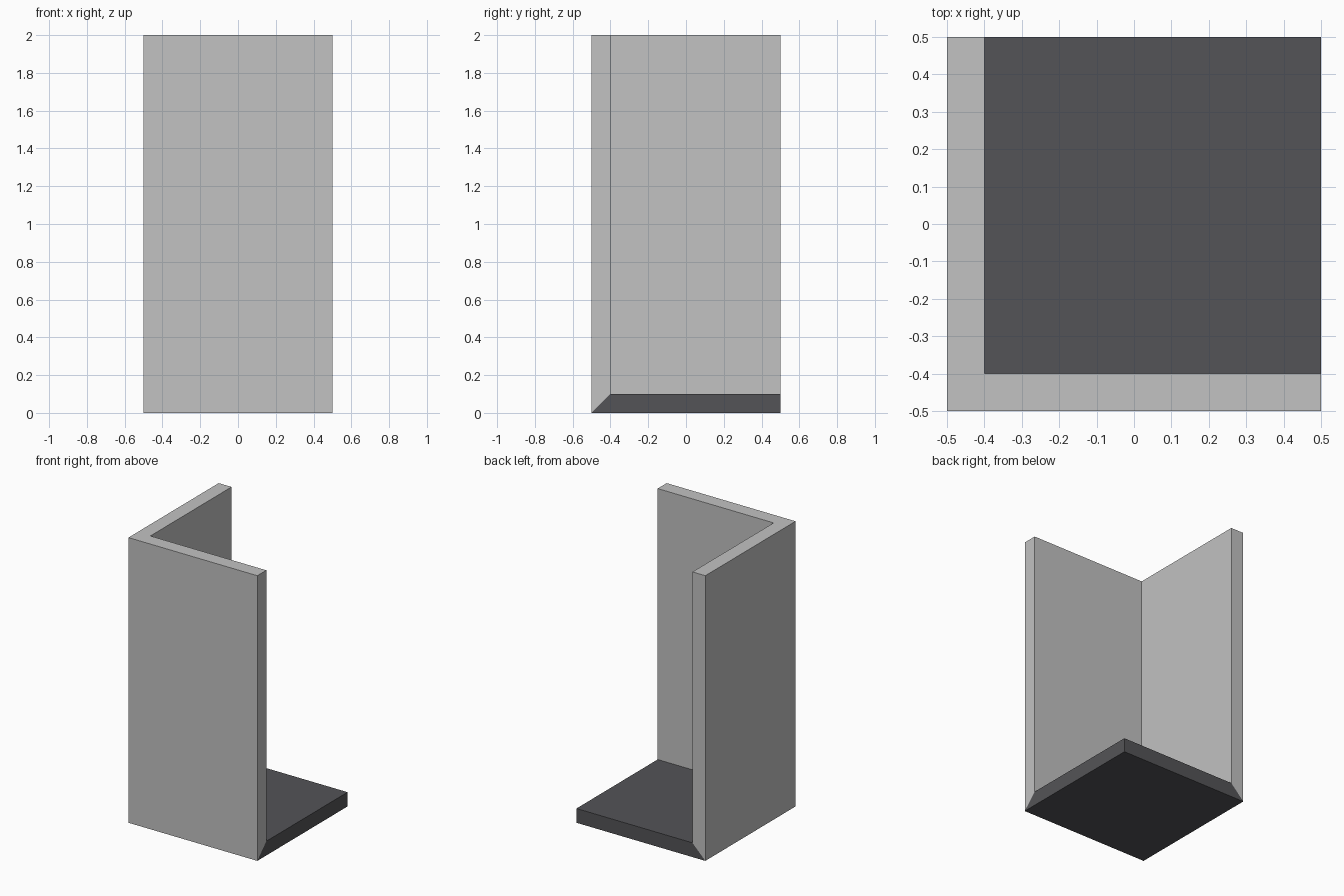
import bpy, bmesh

if "Cube" in bpy.data.objects:
    bpy.data.objects.remove(bpy.data.objects["Cube"])

T = 0.1   # panel thickness
H = 0.5   # half width
I = -H + T  # inner wall plane


def material(name, rgb):
    m = bpy.data.materials.new(name)
    m.diffuse_color = (*rgb, 1)
    m.use_nodes = True
    m.node_tree.nodes["Principled BSDF"].inputs["Base Color"].default_value = m.diffuse_color
    return m


def finish(name, bm, mat):
    bmesh.ops.recalc_face_normals(bm, faces=bm.faces)
    me = bpy.data.meshes.new(name)
    bm.to_mesh(me)
    bm.free()
    me.materials.append(mat)
    ob = bpy.data.objects.new(name, me)
    bpy.context.collection.objects.link(ob)
    return ob


light = material("light grey", (0.54, 0.54, 0.54))
dark = material("dark grey", (0.088, 0.088, 0.095))

# Floor slab: a box whose top is cut back 45 degrees on the two walled sides
bm = bmesh.new()
bmesh.ops.create_cube(bm, size=1)
for v in bm.verts:
    top = v.co.z > 0
    v.co.z = T if top else 0
    if top:
        v.co.x = max(v.co.x, I)
        v.co.y = max(v.co.y, I)
finish("floor_slab", bm, dark)

# Corner walls: L profile, mitred at the foot to meet the slab
outline = [(-H, -H), (H, -H), (H, I), (I, I), (I, H), (-H, H)]
inner = (2, 3, 4)
bm = bmesh.new()
low = [bm.verts.new((x, y, T if i in inner else 0)) for i, (x, y) in enumerate(outline)]
high = [bm.verts.new((x, y, 2)) for x, y in outline]
for i in range(6):
    j = (i + 1) % 6
    bm.faces.new((low[i], low[j], high[j], high[i]))
for ring in (low, high):
    bm.faces.new([ring[k] for k in (0, 1, 2, 3)])
    bm.faces.new([ring[k] for k in (0, 3, 4, 5)])
# merge the flat top into one face
edge = bm.edges.get((high[0], high[3]))
bmesh.ops.dissolve_edges(bm, edges=[edge])
finish("corner_walls", bm, light)
